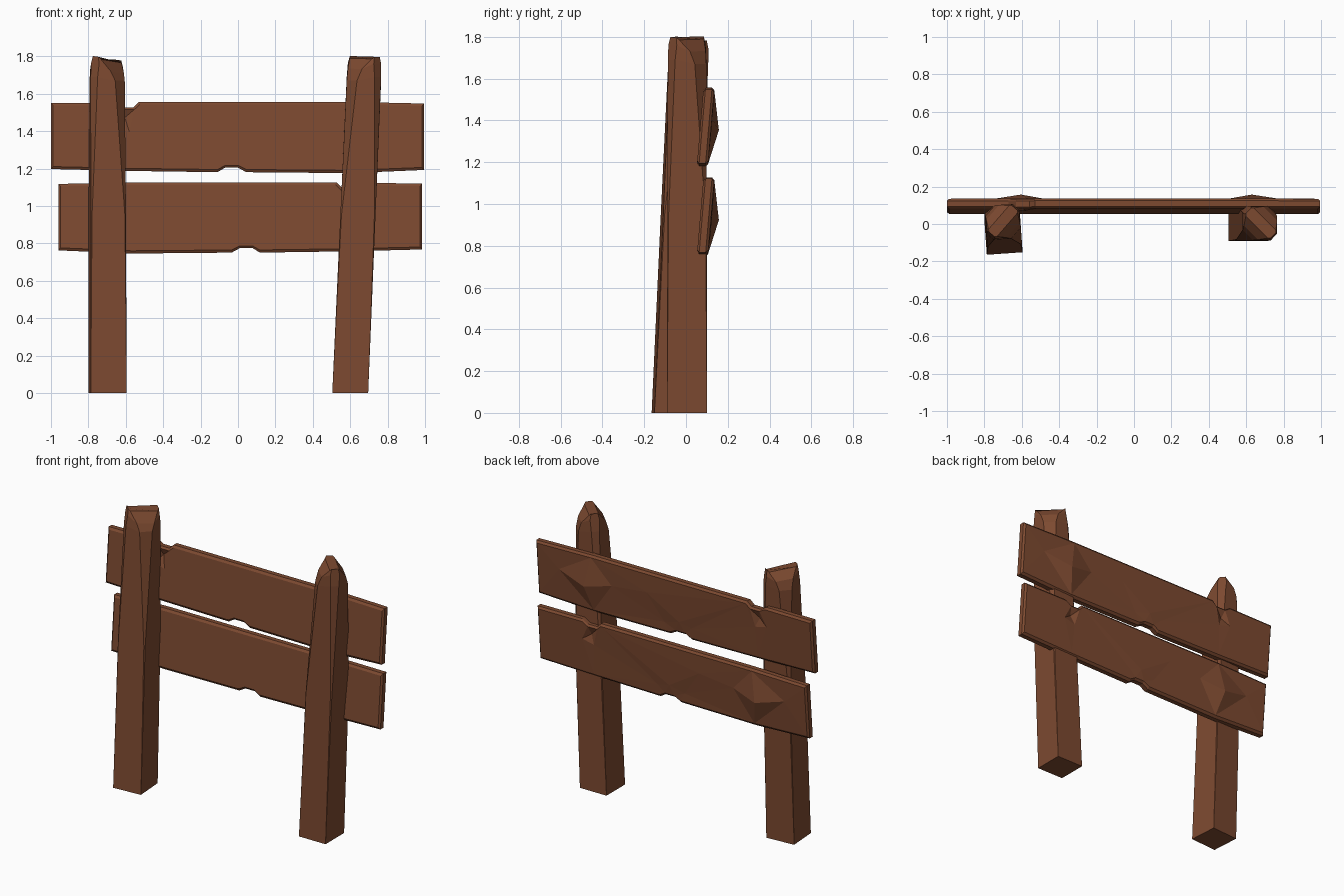
import bpy, bmesh, math
from mathutils import Vector, Matrix
from mathutils.geometry import delaunay_2d_cdt

if "Cube" in bpy.data.objects:
    bpy.data.objects.remove(bpy.data.objects["Cube"])

wood = bpy.data.materials.new("brown wood")
wood.diffuse_color = (0.205, 0.068, 0.030, 1)
wood.use_nodes = True
wood.node_tree.nodes["Principled BSDF"].inputs["Base Color"].default_value = wood.diffuse_color


def finish(bm, name):
    bmesh.ops.remove_doubles(bm, verts=bm.verts, dist=0.0005)
    bmesh.ops.recalc_face_normals(bm, faces=bm.faces)
    me = bpy.data.meshes.new(name)
    bm.to_mesh(me)
    bm.free()
    me.materials.append(wood)
    bpy.context.collection.objects.link(bpy.data.objects.new(name, me))


# Board outline (x, z about the board middle) with a bottom chip and a top notch
outline = [(-1, -.175), (-.6, -.185), (-.11, -.192), (-.07, -.168), (0, -.168),
           (.045, -.192), (.6, -.197), (.995, -.18), (.995, .175), (.6, .184),
           (-.53, .184), (-.56, .155), (-.63, .155), (-.67, .18), (-1, .178)]
# Interior relief: (x, z, height out of the face)
back_relief = [(.63, -.02, .038), (.45, .02, .003), (.83, .03, .003),
               (-.585, .03, -.002), (-.61, .09, -.02), (-.67, .05, 0),
               (-.03, -.09, .004), (-.12, -.11, 0), (.08, -.12, -.002), (.2, .05, .004)]
front_relief = [(-.58, .02, 0), (-.605, .10, -.022), (-.65, .05, 0), (-.03, -.10, 0)]


def board(name, zc, mirror, sx, dx):
    bm = bmesh.new()

    def vert(x, z, y):
        return bm.verts.new((mirror * x * sx + dx, y + .085 * z, zc + z))

    def ring(y, inset):
        return [vert(x * (1 - .011 * inset), z * (1 - .075 * inset), y) for x, z in outline]

    rings = [ring(.068, 1), ring(.078, 0), ring(.109, 0), ring(.121, 1)]
    n = len(outline)
    for a, b in zip(rings, rings[1:]):
        for i in range(n):
            j = (i + 1) % n
            bm.faces.new((a[i], a[j], b[j], b[i]))
    # Carved faces, triangulated through the relief points
    for loop, relief, y, out in ((rings[0], front_relief, .068, -1),
                                 (rings[3], back_relief, .121, 1)):
        pts = [Vector((x * .989, z * .925)) for x, z in outline]
        pts += [Vector((x, z)) for x, z, h in relief]
        vs = loop + [vert(x, z, y + out * h) for x, z, h in relief]
        res = delaunay_2d_cdt(pts, [], [list(range(n))], 1, 1e-5)
        orig = [o[0] for o in res[3]]
        for f in res[2]:
            bm.faces.new([vs[orig[i]] for i in f])
    finish(bm, name)


# Post: corner-cut rings; the two "cut" corners leave a diagonal ridge on top
def post(name, bottom, top, turn, cut_even, slope):
    bm = bmesh.new()
    corners = [(-1, -1), (1, -1), (1, 1), (-1, 1)]
    rot = Matrix.Rotation(turn, 3, 'Z')
    # height, half width, cut-corner size, ridge-corner size, cut-corner drop
    levels = [(0, .096, 0, 0, 0), (.95, .094, .006, .006, 0),
              (1.69, .092, .055, .035, .02), (1.765, .089, .075, .04, .03),
              (1.802, .080, .118, .028, .012)]
    rings = []
    for z, h, cut, ridge, drop in levels:
        c = Vector(bottom).lerp(Vector(top), z / 1.8)
        ring = []
        for k, (sx, sy) in enumerate(corners):
            is_cut = (k % 2 == 0) == cut_even
            s = cut if is_cut else ridge
            ends = [(sx * h, sy * (h - s)), (sx * (h - s), sy * h)]
            if k % 2:
                ends.reverse()
            for x, y in ends:
                p = rot @ Vector((x, y, 0))
                dz = -drop if is_cut else 0
                if z > 1.7:
                    dz -= slope * (x + h)
                ring.append(bm.verts.new((c.x + p.x, c.y + p.y, z + dz)))
        rings.append(ring)
    for a, b in zip(rings, rings[1:]):
        for i in range(8):
            j = (i + 1) % 8
            bm.faces.new((a[i], a[j], b[j], b[i]))
    bm.faces.new(rings[0][::-1])
    bm.faces.new(rings[-1])
    finish(bm, name)


post("left_post", (-.698, -.062, 0), (-.70, .016, 0), math.radians(4), False, .15)
post("right_post", (.60, .005, 0), (.678, .005, 0), 0, True, .03)
board("upper_board", 1.373, 1, 1, 0)
board("lower_board", .943, -1, .975, .01)
